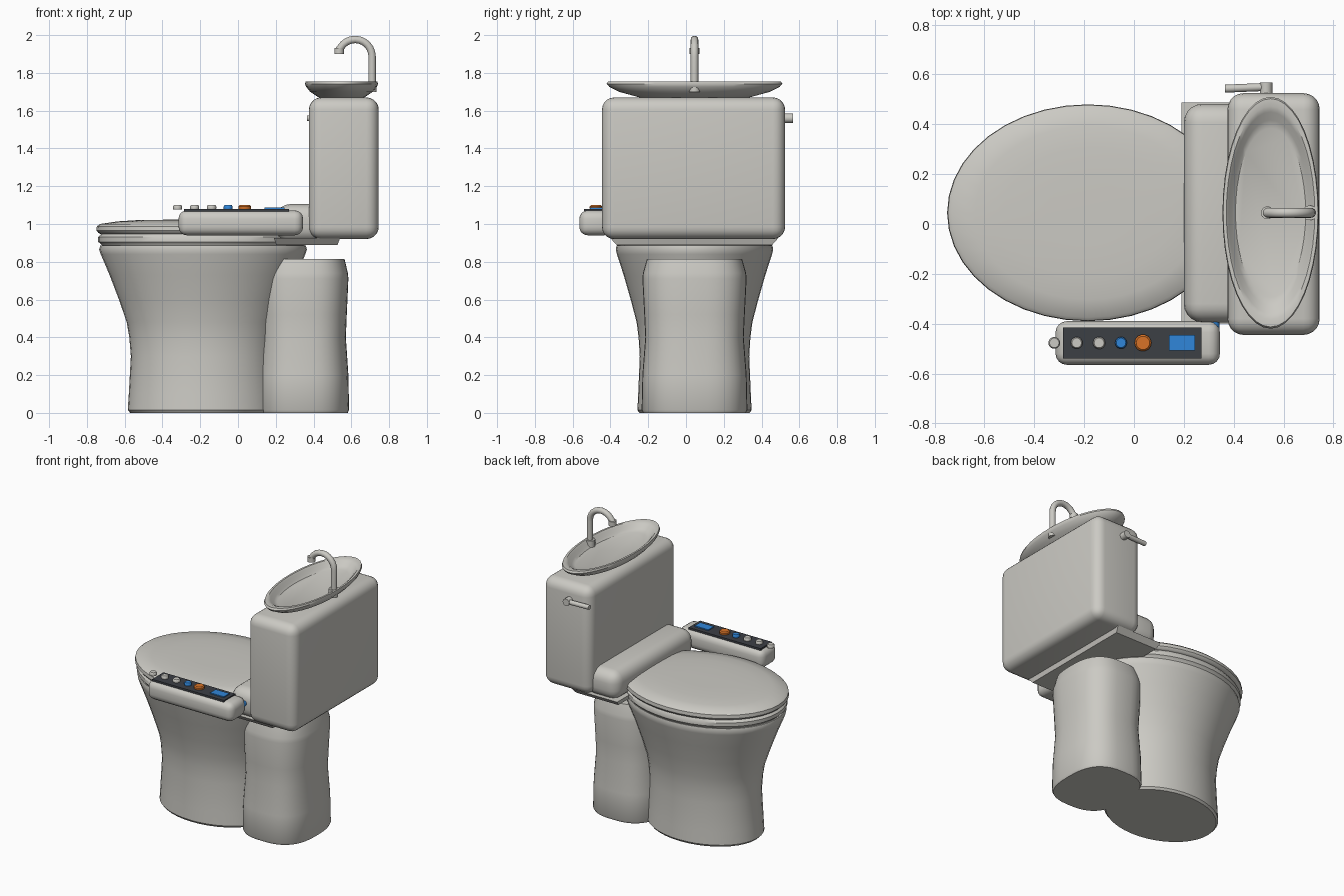
import bpy, bmesh, math
from mathutils import Vector

cube = bpy.data.objects.get("Cube")
if cube:
    bpy.data.objects.remove(cube)

CY = 0.045  # centre line of the fixture in y


def material(name, rgb):
    m = bpy.data.materials.new(name)
    m.use_nodes = True
    m.diffuse_color = (*rgb, 1)
    m.node_tree.nodes["Principled BSDF"].inputs["Base Color"].default_value = (*rgb, 1)
    return m


CERAMIC = material("warm grey ceramic", (0.60, 0.59, 0.55))
DARK = material("charcoal panel", (0.045, 0.05, 0.06))
BLUE = material("blue", (0.03, 0.24, 0.70))
ORANGE = material("orange", (0.68, 0.17, 0.02))


def finish(name, bm, mat, angle=35):
    bmesh.ops.recalc_face_normals(bm, faces=bm.faces)
    mesh = bpy.data.meshes.new(name)
    bm.to_mesh(mesh)
    bm.free()
    mesh.materials.append(mat)
    obj = bpy.data.objects.new(name, mesh)
    bpy.context.collection.objects.link(obj)
    bpy.ops.object.select_all(action="DESELECT")
    obj.select_set(True)
    bpy.context.view_layer.objects.active = obj
    bpy.ops.object.shade_smooth_by_angle(angle=math.radians(angle))
    return obj


def loft(name, cx, rx, ry, profile, mat=CERAMIC, cy=CY, power=2, segments=40, angle=35):
    """Stack of (super)ellipses; profile holds (scale, z) from bottom to top."""
    bm = bmesh.new()
    rings = []
    for s, z in profile:
        ring = []
        for i in range(segments):
            a = math.tau * i / segments
            c, d = math.cos(a), math.sin(a)
            x = math.copysign(abs(c) ** (2 / power), c)
            y = math.copysign(abs(d) ** (2 / power), d)
            ring.append(bm.verts.new((cx + rx * s * x, cy + ry * s * y, z)))
        rings.append(ring)
    for low, high in zip(rings, rings[1:]):
        for i in range(segments):
            j = (i + 1) % segments
            bm.faces.new((low[i], low[j], high[j], high[i]))
    bm.faces.new(rings[0][::-1])
    bm.faces.new(rings[-1])
    return finish(name, bm, mat, angle)


def box(name, low, high, mat=CERAMIC, bevel=0.0, segments=4, taper=1.0):
    """Box between two corners; taper shrinks the underside."""
    low, high = Vector(low), Vector(high)
    mid, size = (low + high) / 2, high - low
    bm = bmesh.new()
    bmesh.ops.create_cube(bm, size=1)
    for v in bm.verts:
        k = taper if v.co.z < 0 else 1
        v.co = mid + Vector((v.co.x * size.x * k, v.co.y * size.y * k, v.co.z * size.z))
    if bevel:
        bmesh.ops.bevel(bm, geom=bm.edges[:], offset=bevel, segments=segments,
                        profile=0.5, affect="EDGES")
    return finish(name, bm, mat)


def tube(name, points, radius, mat=CERAMIC, sides=14):
    """Round bar swept along a path that lies in one plane of constant y, or straight."""
    pts = [Vector(p) for p in points]
    bm = bmesh.new()
    rings = []
    for i, p in enumerate(pts):
        t = (pts[min(i + 1, len(pts) - 1)] - pts[max(i - 1, 0)]).normalized()
        side = Vector((1, 0, 0)) if abs(t.y) > 0.9 else Vector((0, 1, 0))
        up = t.cross(side).normalized()
        rings.append([bm.verts.new(p + radius * (side * math.cos(math.tau * k / sides)
                                                 + up * math.sin(math.tau * k / sides)))
                      for k in range(sides)])
    for a, b in zip(rings, rings[1:]):
        for k in range(sides):
            n = (k + 1) % sides
            bm.faces.new((a[k], a[n], b[n], b[k]))
    bm.faces.new(rings[0])
    bm.faces.new(rings[-1])
    return finish(name, bm, mat, 50)


# Bowl and rear pedestal
loft("bowl", -0.185, 0.55, 0.417,
     [(0.70, 0), (0.725, 0.015), (0.715, 0.1), (0.695, 0.3), (0.71, 0.4), (0.735, 0.48),
      (0.81, 0.6), (0.90, 0.73), (0.985, 0.84), (1.0, 0.865), (0.99, 0.885)])
loft("rear_pedestal", 0.345, 0.243, 0.28,
     [(0.97, 0), (1.0, 0.015), (0.985, 0.2), (0.93, 0.4), (0.95, 0.52), (0.985, 0.71),
      (0.975, 0.74), (0.90, 0.815)], power=2.7)

# Seat ring and domed lid
loft("seat", -0.185, 0.555, 0.425,
     [(0.96, 0.88), (0.97, 0.892), (1.0, 0.905), (1.0, 0.93), (0.975, 0.946), (0.95, 0.95)])
loft("lid", -0.185, 0.565, 0.435,
     [(0.95, 0.945), (0.98, 0.952), (1.0, 0.965), (0.995, 0.988), (0.965, 1.0),
      (0.80, 1.014), (0.60, 1.021), (0.3, 1.023)])

# Mounting plate and rounded washer housing
box("mounting_plate", (0.19, -0.40, 0.89), (0.54, 0.488, 0.925), taper=0.93)
box("washer_housing", (0.2, -0.395, 0.905), (0.46, 0.482, 1.105), bevel=0.075, segments=5)

# Tank
box("tank", (0.375, -0.445, 0.92), (0.745, 0.525, 1.67), bevel=0.065, segments=5)

# Hand basin with a sunken floor
loft("basin", 0.548, 0.193, 0.465,
     [(0.58, 1.665), (0.68, 1.677), (0.86, 1.70), (0.97, 1.726), (1.0, 1.742), (0.985, 1.755),
      (0.92, 1.755), (0.87, 1.745), (0.80, 1.722), (0.73, 1.71)])

# Faucet
arc = [(0.62 + 0.09 * math.cos(a), CY, 1.887 + 0.09 * math.sin(a))
       for a in (math.radians(15 * i) for i in range(11))]
tube("faucet_spout", [(0.71, CY, 1.70), (0.71, CY, 1.80)] + arc + [(0.535, CY, 1.922)], 0.02)
tube("faucet_tip", [(0.535, CY, 1.90), (0.535, CY, 1.932)], 0.026)
tube("faucet_base", [(0.705, CY, 1.70), (0.705, CY, 1.755)], 0.03)

# Flush lever on the tank's end
tube("lever_pivot", [(0.53, 0.51, 1.56), (0.53, 0.567, 1.56)], 0.025)
tube("lever_handle", [(0.365, 0.543, 1.56), (0.53, 0.55, 1.56)], 0.016)

# Control arm with panel, screen and buttons
box("control_arm", (-0.315, -0.565, 0.94), (0.345, -0.39, 1.072), bevel=0.045, segments=4)
box("control_panel", (-0.285, -0.54, 1.066), (0.27, -0.415, 1.08), DARK)
box("control_screen", (0.14, -0.507, 1.076), (0.245, -0.446, 1.087), BLUE)
tube("arm_connector", [(0.325, -0.44, 1.02), (0.325, -0.37, 1.02)], 0.018, BLUE)
buttons = [("end_knob", -0.32, 0.024, CERAMIC), ("first_button", -0.23, 0.024, CERAMIC),
           ("second_button", -0.14, 0.025, CERAMIC), ("blue_button", -0.052, 0.024, BLUE),
           ("orange_button", 0.036, 0.034, ORANGE)]
for name, x, r, mat in buttons:
    loft(name, x, r, r, [(0.95, 1.077), (1.0, 1.083), (1.0, 1.093), (0.8, 1.1)],
         mat, cy=-0.477, segments=14)
